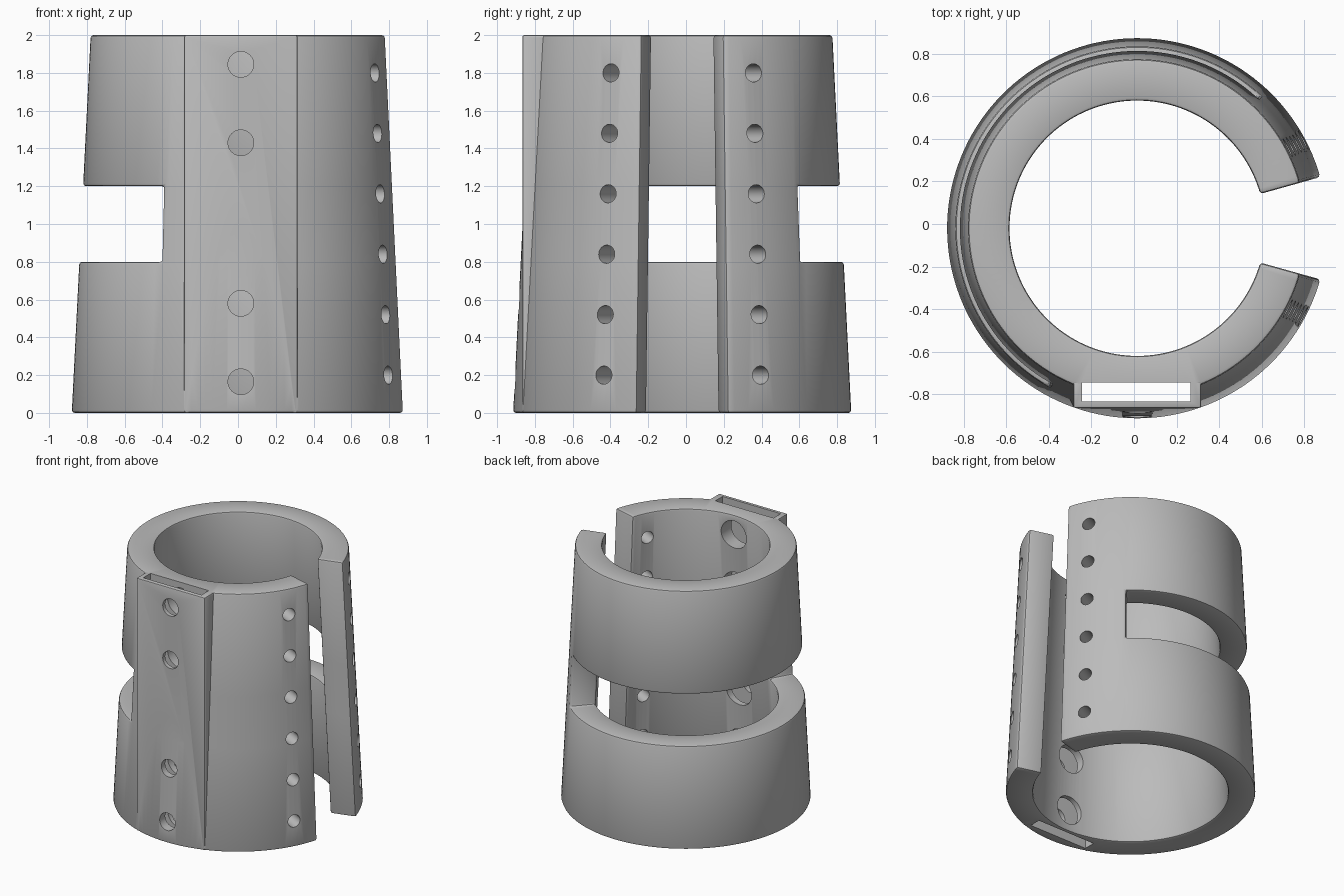
import bpy, bmesh, math
from mathutils import Matrix, Vector

cube = bpy.data.objects.get("Cube")
if cube:
    bpy.data.objects.remove(cube)

CX, CY = 0.015, -0.02          # sleeve axis
WALL = 0.195
GAP = 15.6                     # half angle of the side opening
WIN_A, WIN_B = 47.5, 240.5     # angular ends of the rear window

grey = bpy.data.materials.new("plain grey")
grey.use_nodes = True
grey.diffuse_color = (0.5, 0.5, 0.5, 1)
grey.node_tree.nodes["Principled BSDF"].inputs["Base Color"].default_value = (0.5, 0.5, 0.5, 1)


def make_object(name, bm):
    bmesh.ops.recalc_face_normals(bm, faces=bm.faces)
    mesh = bpy.data.meshes.new(name)
    bm.to_mesh(mesh)
    bm.free()
    mesh.materials.append(grey)
    ob = bpy.data.objects.new(name, mesh)
    bpy.context.collection.objects.link(ob)
    return ob


def apply(ob, kind, **settings):
    mod = ob.modifiers.new("step", kind)
    for key, value in settings.items():
        setattr(mod, key, value)
    bpy.context.view_layer.objects.active = ob
    bpy.ops.object.modifier_apply(modifier=mod.name)


def round_edges(ob, width):
    apply(ob, "BEVEL", width=width, segments=2, limit_method="ANGLE",
          angle_limit=math.radians(35))


def combine(ob, other, operation):
    apply(ob, "BOOLEAN", object=other, operation=operation, solver="EXACT")
    bpy.data.objects.remove(other)


def box(name, lo, hi):
    bm = bmesh.new()
    lo, hi = Vector(lo), Vector(hi)
    bmesh.ops.create_cube(bm, size=1, matrix=Matrix.Translation((lo + hi) / 2)
                          @ Matrix.Diagonal((*(hi - lo), 1)))
    return make_object(name, bm)


def add_rod(bm, start, end, radius):
    start, end = Vector(start), Vector(end)
    axis = end - start
    turn = axis.to_track_quat("Z", "Y").to_matrix().to_4x4()
    bmesh.ops.create_cone(bm, cap_ends=True, segments=40, radius1=radius,
                          radius2=radius, depth=axis.length,
                          matrix=Matrix.Translation((start + end) / 2) @ turn)


def spread(a, b, step=2.5):
    n = round((b - a) / step)
    return [a + (b - a) * i / n for i in range(n)]


# Tapered open sleeve: angular cells by height bands, with the window band left out
angles = spread(GAP, WIN_A) + spread(WIN_A, WIN_B) + spread(WIN_B, 360 - GAP) + [360 - GAP]
levels = [0, 0.8, 1.2, 2]
bm = bmesh.new()
cache = {}


def corner(i, k, outer):
    if (i, k, outer) not in cache:
        z, a = levels[k], math.radians(angles[i])
        r = 0.895 - 0.05 * z - (0 if outer else WALL)
        cache[i, k, outer] = bm.verts.new((CX + r * math.cos(a), CY + r * math.sin(a), z))
    return cache[i, k, outer]


def filled(i, k):
    if not (0 <= i < len(angles) - 1 and 0 <= k < 3):
        return False
    middle = (angles[i] + angles[i + 1]) / 2
    return not (k == 1 and WIN_A < middle < WIN_B)


for i in range(len(angles) - 1):
    for k in range(3):
        if not filled(i, k):
            continue
        for side in (True, False):
            bm.faces.new([corner(i, k, side), corner(i + 1, k, side),
                          corner(i + 1, k + 1, side), corner(i, k + 1, side)])
        for dk in (0, 1):
            if not filled(i, k + 2 * dk - 1):
                bm.faces.new([corner(i, k + dk, True), corner(i + 1, k + dk, True),
                              corner(i + 1, k + dk, False), corner(i, k + dk, False)])
        for di in (0, 1):
            if not filled(i + 2 * di - 1, k):
                bm.faces.new([corner(i + di, k, True), corner(i + di, k + 1, True),
                              corner(i + di, k + 1, False), corner(i + di, k, False)])
sleeve = make_object("clamp_sleeve", bm)
round_edges(sleeve, 0.015)

# Upright flat pad on the front
pad = box("front_pad", (-0.285, -0.866, 0), (0.315, -0.74, 2))
round_edges(pad, 0.01)
combine(sleeve, pad, "UNION")

# Strap slot running the full height behind the pad face
combine(sleeve, box("slot_cutter", (-0.245, -0.835, -0.1), (0.265, -0.745, 2.1)), "DIFFERENCE")

# Bolt holes through the pad, with wider access holes from inside
bolts, access = bmesh.new(), bmesh.new()
for z in (0.165, 0.58, 1.43, 1.845):
    add_rod(bolts, (CX, -1, z), (CX, -0.8, z), 0.068)
    add_rod(access, (CX, -0.79, z), (CX, -0.4, z), 0.11)

# Rows of radial lacing holes beside the opening
for side in (-1, 1):
    a = math.radians(28 * side)
    for n in range(6):
        z = 0.2 + 0.32 * n
        add_rod(access, (CX + 0.45 * math.cos(a), CY + 0.45 * math.sin(a), z),
                (CX + math.cos(a), CY + math.sin(a), z), 0.048)
combine(sleeve, make_object("bolt_cutter", bolts), "DIFFERENCE")
combine(sleeve, make_object("hole_cutter", access), "DIFFERENCE")

# Smooth shading with crisp edges
bpy.ops.object.select_all(action="DESELECT")
sleeve.select_set(True)
bpy.context.view_layer.objects.active = sleeve
bpy.ops.object.shade_smooth_by_angle(angle=math.radians(35))
